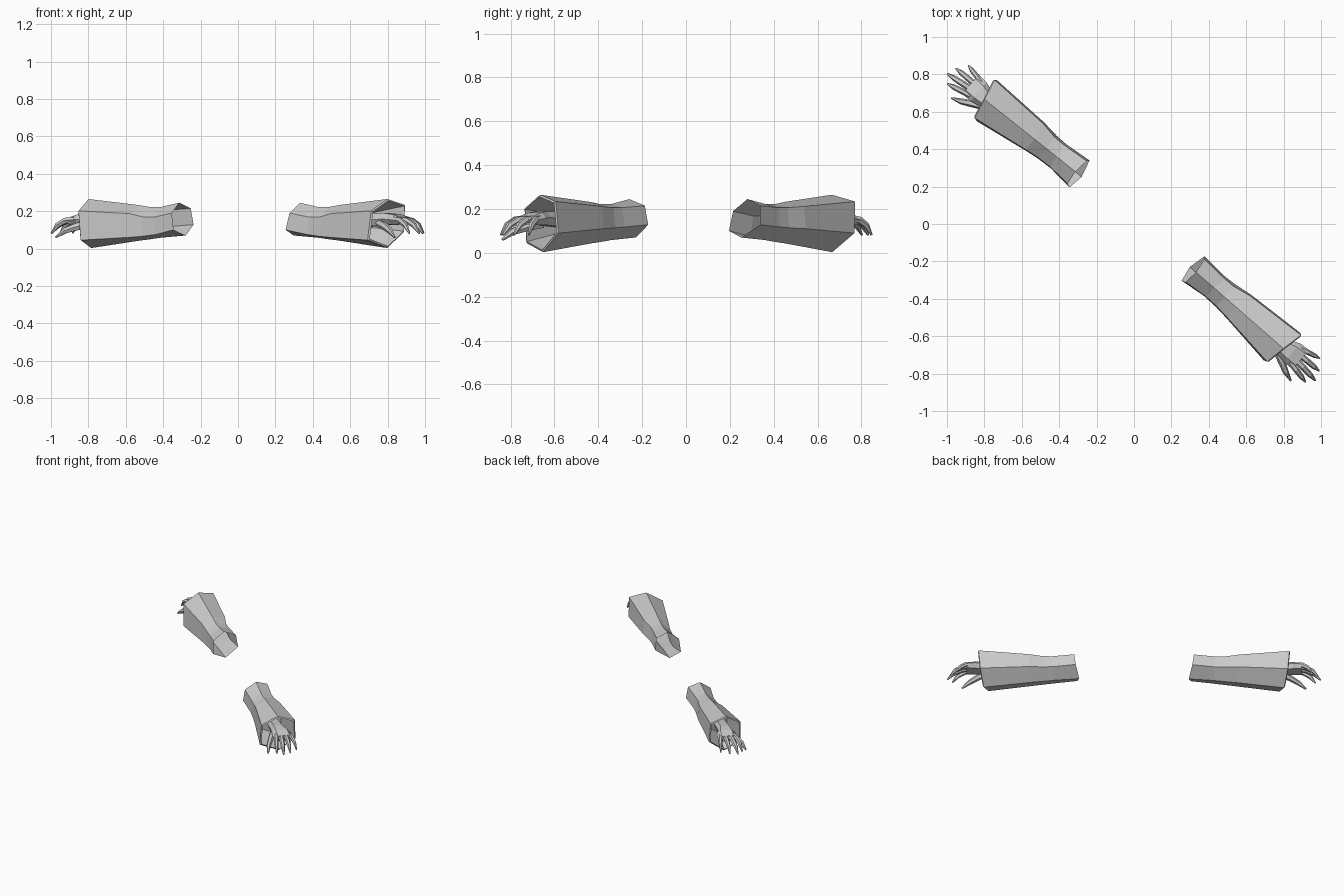
import bpy, bmesh, math
from mathutils import Vector

cube = bpy.data.objects.get("Cube")
if cube:
    bpy.data.objects.remove(cube, do_unlink=True)

grey = bpy.data.materials.new("plain_grey")
grey.use_nodes = True
COLOUR = (0.6, 0.6, 0.6, 1)
grey.diffuse_color = COLOUR
grey.node_tree.nodes["Principled BSDF"].inputs["Base Color"].default_value = COLOUR

ARM_TURN = math.radians(-39.8)


def loft(name, rings, caps=(False, False), recalc=False):
    """Skin a row of rings along local x, mirrored to make the pair."""
    bm = bmesh.new()
    loops = [[bm.verts.new(p) for p in ring] for ring in rings]
    n = len(loops[0])
    for a, b in zip(loops, loops[1:]):
        for i in range(n):
            j = (i + 1) % n
            bm.faces.new((a[i], b[i], b[j], a[j]))
    if caps[0]:
        bm.faces.new(loops[0])
    if caps[1]:
        bm.faces.new(loops[-1][::-1])
    if recalc:
        bmesh.ops.recalc_face_normals(bm, faces=bm.faces)
    mesh = bpy.data.meshes.new(name)
    bm.to_mesh(mesh)
    bm.free()
    mesh.materials.append(grey)
    obj = bpy.data.objects.new(name, mesh)
    bpy.context.collection.objects.link(obj)
    obj.rotation_euler.z = ARM_TURN
    mirror = obj.modifiers.new("pair", "MIRROR")
    mirror.use_mirror_merge = False
    return obj


def shrink(ring, factor, shift):
    """Copy a ring, scaled about its middle and slid along the arm."""
    mid = sum(ring, Vector()) / len(ring)
    return [mid + (p - mid) * factor + Vector((shift, 0, 0)) for p in ring]


def tube(name, path, sizes, sides=6):
    """Tapered finger: path points with (half width, half height)."""
    pts = [Vector(p) for p in path]
    rings = []
    for i, (p, (w, h)) in enumerate(zip(pts, sizes)):
        along = (pts[min(i + 1, len(pts) - 1)] - pts[max(i - 1, 0)]).normalized()
        side = Vector((0, 0, 1)).cross(along).normalized()
        up = along.cross(side)
        angles = [math.tau * k / sides for k in range(sides)]
        rings.append([p + side * w * math.cos(a) + up * h * math.sin(a) for a in angles])
    return loft(name, rings, (True, True), True)


# Sleeve: six-sided, pinched past the elbow, flaring to the cuff
# corner order: top, outer upper, outer lower, bottom, inner lower, inner upper
sections = [
    [(.42, .014, .245), (.41, .097, .215), (.40, .109, .128),
     (.376, .014, .07), (.39, -.07, .10), (.41, -.062, .19)],
    [(.55, .012, .222), (.56, .085, .206), (.55, .096, .118),
     (.55, .012, .058), (.53, -.056, .075), (.54, -.052, .168)],
    [(.62, .01, .222), (.62, .085, .206), (.62, .098, .114),
     (.62, .012, .05), (.62, -.06, .065), (.62, -.055, .17)],
    [(.70, .008, .233), (.72, .102, .212), (.72, .11, .11),
     (.70, .012, .042), (.70, -.07, .06), (.70, -.065, .187)],
    [(1.04, 0, .265), (1.066, .115, .234), (1.054, .122, .09),
     (1.03, .01, .003), (.998, -.116, .045), (1.018, -.11, .202)],
]
sleeve = [[Vector(p) for p in ring] for ring in sections]
cuff = sleeve[-1]
sleeve += [shrink(cuff, .93, .006), shrink(cuff, .86, -.03), shrink(cuff, .55, -.17)]
loft("sleeve", sleeve, (False, True))


# Hand: flattened palm widening to the knuckles
def palm_ring(x, y, z, w, h):
    shape = [(-.6, 1), (.6, 1), (1, .1), (.7, -1), (-.7, -1), (-1, 0)]
    return [Vector((x, y + w * a, z + h * b)) for a, b in shape]


loft("palm", [palm_ring(.90, .005, .15, .042, .034),
              palm_ring(1.03, .005, .158, .048, .032),
              palm_ring(1.09, .012, .156, .066, .028),
              palm_ring(1.15, .014, .148, .068, .02)], (True, True), True)

# Fingers: knuckle position, tip position, half width
fingers = {
    "index_finger": ((1.13, -.036), (1.245, -.062), .016),
    "middle_finger": ((1.14, -.004), (1.28, -.022), .017),
    "ring_finger": ((1.14, .03), (1.262, .03), .016),
    "little_finger": ((1.125, .062), (1.222, .084), .014),
}
for name, ((x0, y0), (x1, y1), w) in fingers.items():
    path = [(x0 + (x1 - x0) * t, y0 + (y1 - y0) * t, z)
            for t, z in ((-.15, .155), (.3, .15), (.7, .125), (1, .082))]
    tube(name, path, [(w, .018), (w, .017), (w * .9, .015), (w * .3, .005)])

# Thumb: set low on the inner side
tube("thumb", [(1.0, -.02, .135), (1.07, -.056, .118), (1.13, -.088, .096), (1.18, -.107, .06)],
     [(.022, .024), (.02, .022), (.016, .017), (.005, .006)])
